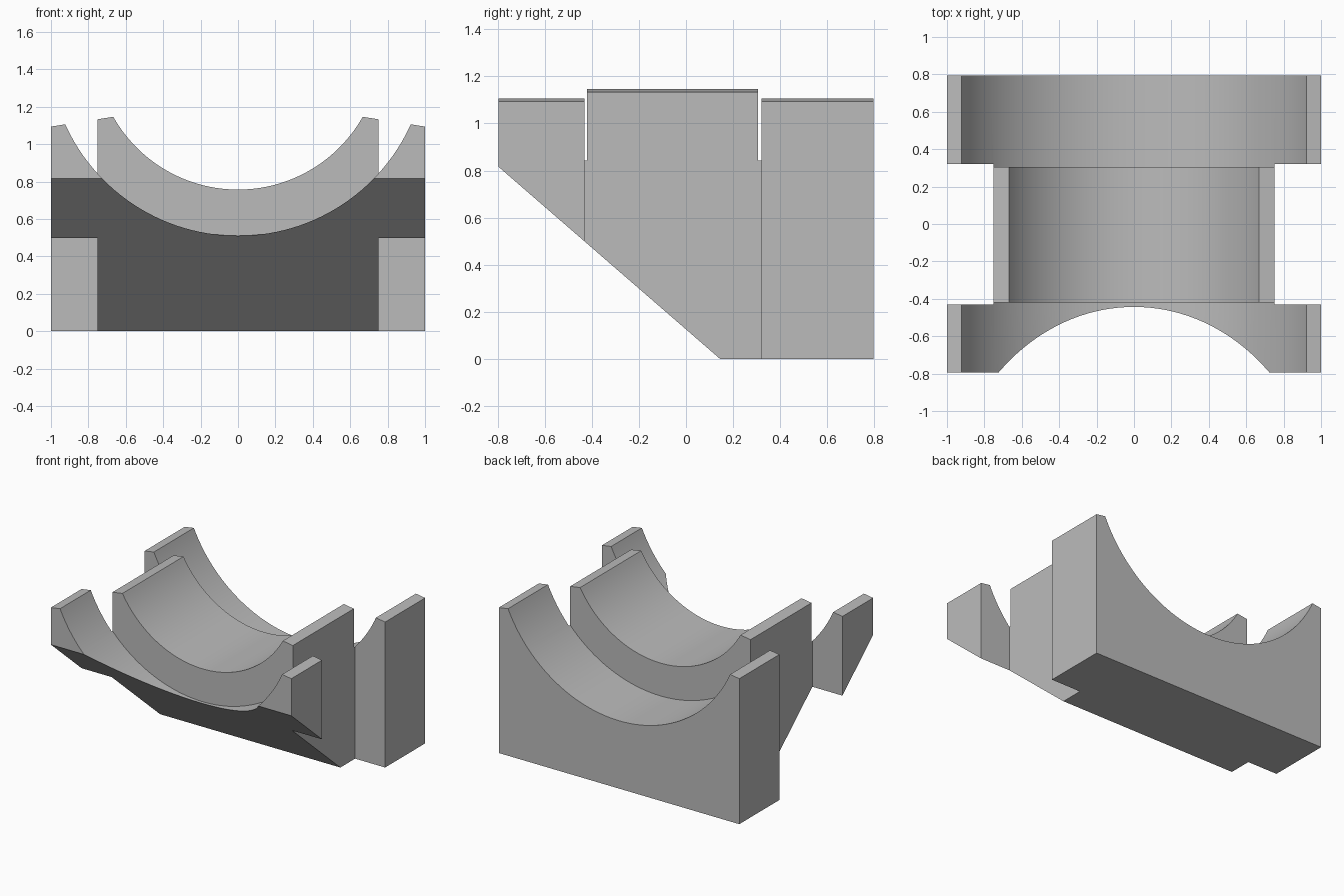
import bpy, bmesh, math
from mathutils import Vector

default = bpy.data.objects.get("Cube")
if default:
    bpy.data.objects.remove(default, do_unlink=True)

grey = bpy.data.materials.new("plain_grey")
grey.use_nodes = True
colour = (0.5, 0.5, 0.5, 1)
grey.diffuse_color = colour
grey.node_tree.nodes["Principled BSDF"].inputs["Base Color"].default_value = colour

DEPTH = 0.795            # half length along y
FRONT, BACK = -0.43, 0.32    # inner faces of the wide end slabs
SEAT_FRONT, SEAT_BACK = -0.42, 0.305


def prism(name, points, sweep):
    """Closed solid from a flat outline swept along a vector."""
    bm = bmesh.new()
    face = bm.faces.new([bm.verts.new(p) for p in points])
    swept = bmesh.ops.extrude_face_region(bm, geom=[face])["geom"]
    verts = [v for v in swept if isinstance(v, bmesh.types.BMVert)]
    bmesh.ops.translate(bm, verts=verts, vec=Vector(sweep))
    bmesh.ops.recalc_face_normals(bm, faces=bm.faces)
    mesh = bpy.data.meshes.new(name)
    bm.to_mesh(mesh)
    bm.free()
    mesh.materials.append(grey)
    obj = bpy.data.objects.new(name, mesh)
    bpy.context.collection.objects.link(obj)
    return obj


def trough(name, lip_x, lip_z, low_z, side_x, side_z, y0, y1):
    """Cutter for a round trough and the tilted rims beside it."""
    rise = lip_z - low_z
    radius = (lip_x ** 2 + rise ** 2) / (2 * rise)
    half = math.asin(lip_x / radius)
    steps = 56
    arc = []
    for i in range(steps + 1):
        a = half * (2 * i / steps - 1)
        arc.append((radius * math.sin(a), y0, low_z + radius * (1 - math.cos(a))))
    # carry the rim slope past the side wall
    far_x = 1.1
    far_z = lip_z + (side_z - lip_z) * (far_x - lip_x) / (side_x - lip_x)
    outline = [(-far_x, y0, 2), (-far_x, y0, far_z), *arc, (far_x, y0, far_z), (far_x, y0, 2)]
    return prism(name, outline, (0, y1 - y0, 0))


def cut(target, cutter):
    mod = target.modifiers.new("cut", "BOOLEAN")
    mod.operation, mod.solver, mod.object = "DIFFERENCE", "EXACT", cutter
    bpy.context.view_layer.objects.active = target
    bpy.ops.object.modifier_apply(modifier=mod.name)
    bpy.data.objects.remove(cutter, do_unlink=True)


# Block: wide end slabs with a narrower waist
right_side = [(1, -DEPTH), (1, FRONT), (0.75, FRONT), (0.75, BACK), (1, BACK), (1, DEPTH)]
plan = right_side + [(-x, y) for x, y in reversed(right_side)]
cradle = prism("bearing_cradle", [(x, y, 0) for x, y in plan], (0, 0, 1.3))

# Wide troughs through both ends, smaller seat in the waist
cut(cradle, trough("front_trough", 0.93, 1.12, 0.51, 1, 1.11, -1, SEAT_FRONT))
cut(cradle, trough("back_trough", 0.93, 1.12, 0.51, 1, 1.11, SEAT_BACK, 1))
cut(cradle, trough("seat_trough", 0.667, 1.146, 0.757, 0.75, 1.133, -1.1, 1.1))

# Sloping underside at the front
slope = 0.815 / 0.94
wedge = [(-1.2, 0.145 + 0.3 / slope, -0.3), (-1.2, -1, slope * 1.145), (-1.2, -1, -0.3)]
cut(cradle, prism("slope_cutter", wedge, (2.4, 0, 0)))

# Smooth troughs, sharp corners
bpy.ops.object.select_all(action="DESELECT")
cradle.select_set(True)
bpy.context.view_layer.objects.active = cradle
bpy.ops.object.shade_smooth_by_angle(angle=math.radians(30))
